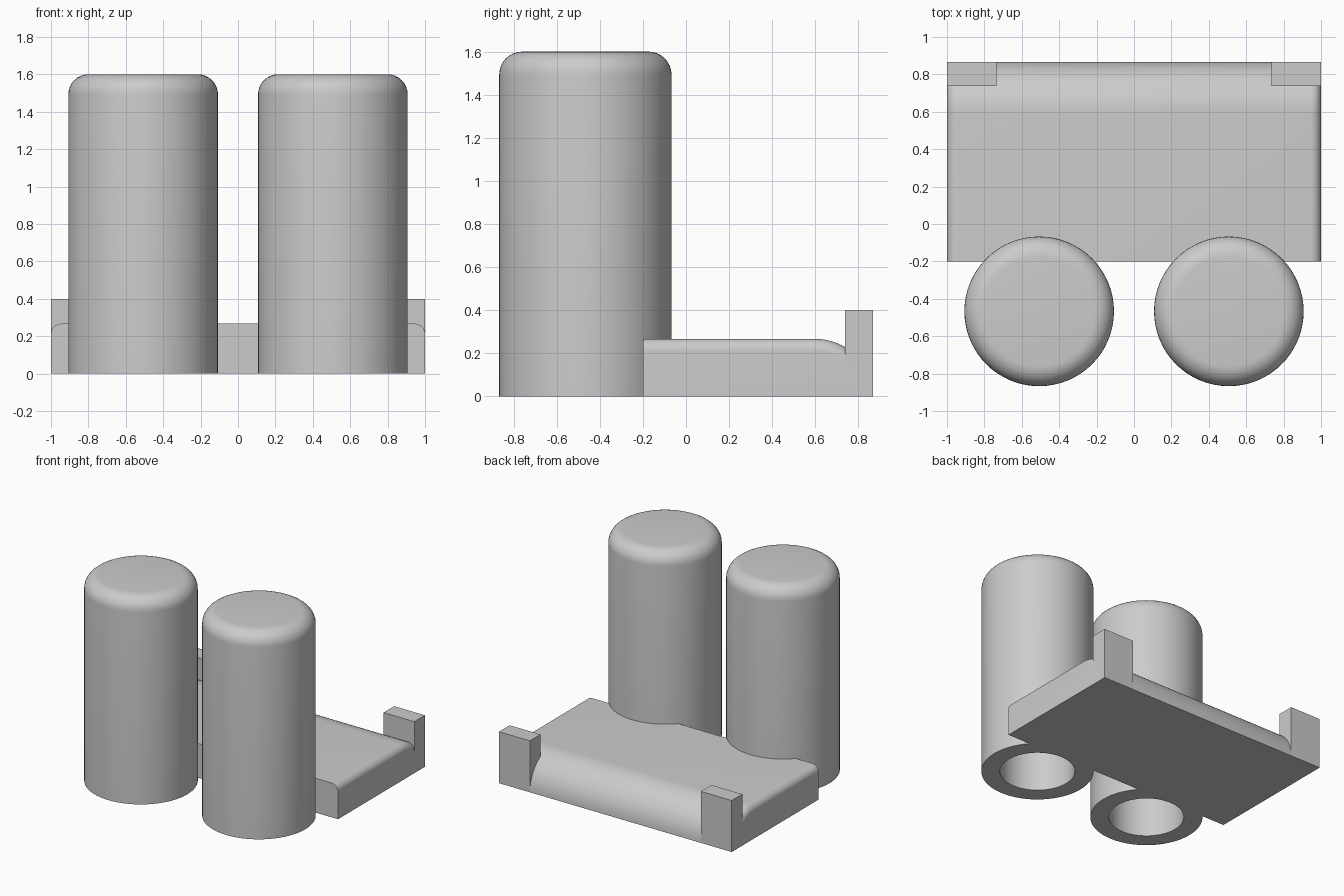
import bpy, bmesh, math

cube = bpy.data.objects.get("Cube")
if cube:
    bpy.data.objects.remove(cube, do_unlink=True)

grey = bpy.data.materials.new("plain grey")
grey.use_nodes = True
COLOUR = (0.6, 0.6, 0.6, 1)
grey.diffuse_color = COLOUR
grey.node_tree.nodes["Principled BSDF"].inputs["Base Color"].default_value = COLOUR


def finish(name, bm, location=(0, 0, 0)):
    """Turn a bmesh into a smooth-by-angle object."""
    bmesh.ops.recalc_face_normals(bm, faces=bm.faces)
    mesh = bpy.data.meshes.new(name)
    bm.to_mesh(mesh)
    bm.free()
    mesh.materials.append(grey)
    obj = bpy.data.objects.new(name, mesh)
    bpy.context.collection.objects.link(obj)
    obj.location = location
    bpy.ops.object.select_all(action='DESELECT')
    obj.select_set(True)
    bpy.context.view_layer.objects.active = obj
    bpy.ops.object.shade_smooth_by_angle(angle=math.radians(30))
    return obj


def loft(bm, loops):
    """Bridge closed point loops and cap both ends."""
    rings = [[bm.verts.new(p) for p in loop] for loop in loops]
    n = len(rings[0])
    for a, b in zip(rings, rings[1:]):
        for i in range(n):
            j = (i + 1) % n
            bm.faces.new((a[i], a[j], b[j], b[i]))
    bm.faces.new(rings[0])
    bm.faces.new(rings[-1])


def arc(steps):
    return [math.pi / 2 * k / steps for k in range(steps + 1)]


# Hollow columns with a rounded top edge and a bore open at the bottom
RADIUS, BORE, HEIGHT, ROUND = 0.4, 0.267, 1.6, 0.107


def column(name, x):
    profile = [(BORE, HEIGHT - 0.133), (BORE, 0), (RADIUS, 0)]
    profile += [(RADIUS - ROUND + ROUND * math.cos(t), HEIGHT - ROUND + ROUND * math.sin(t))
                for t in arc(8)]
    turns = [2 * math.pi * k / 64 for k in range(64)]
    bm = bmesh.new()
    loft(bm, [[(r * math.cos(t), r * math.sin(t), z) for t in turns] for r, z in profile])
    finish(name, bm, (x, -0.467, 0))


# Base slab: quarter-round back, softly rounded side edges
FRONT, BEND, THICK, SOFT = -0.2, 0.6, 0.267, 0.055


def base_section(x, inset):
    r = THICK - inset
    loop = [(x, FRONT, 0), (x, FRONT, r)]
    return loop + [(x, BEND + r * math.sin(t), r * math.cos(t)) for t in arc(16)]


steps = [(1 - SOFT + SOFT * math.sin(t), SOFT * (1 - math.cos(t))) for t in arc(8)]
sections = [base_section(-x, i) for x, i in reversed(steps)]
sections += [base_section(x, i) for x, i in steps]
bm = bmesh.new()
loft(bm, sections)
finish("base_slab", bm)


# Square posts at the back corners
def post(name, side):
    bm = bmesh.new()
    bmesh.ops.create_cube(bm, size=1)
    bmesh.ops.scale(bm, vec=(0.265, 0.13, 0.4), verts=bm.verts)
    finish(name, bm, (side * 0.8675, 0.802, 0.2))


for label, side in (("left", 1), ("right", -1)):
    column(label + "_column", side * 0.507)
    post(label + "_back_post", side)
